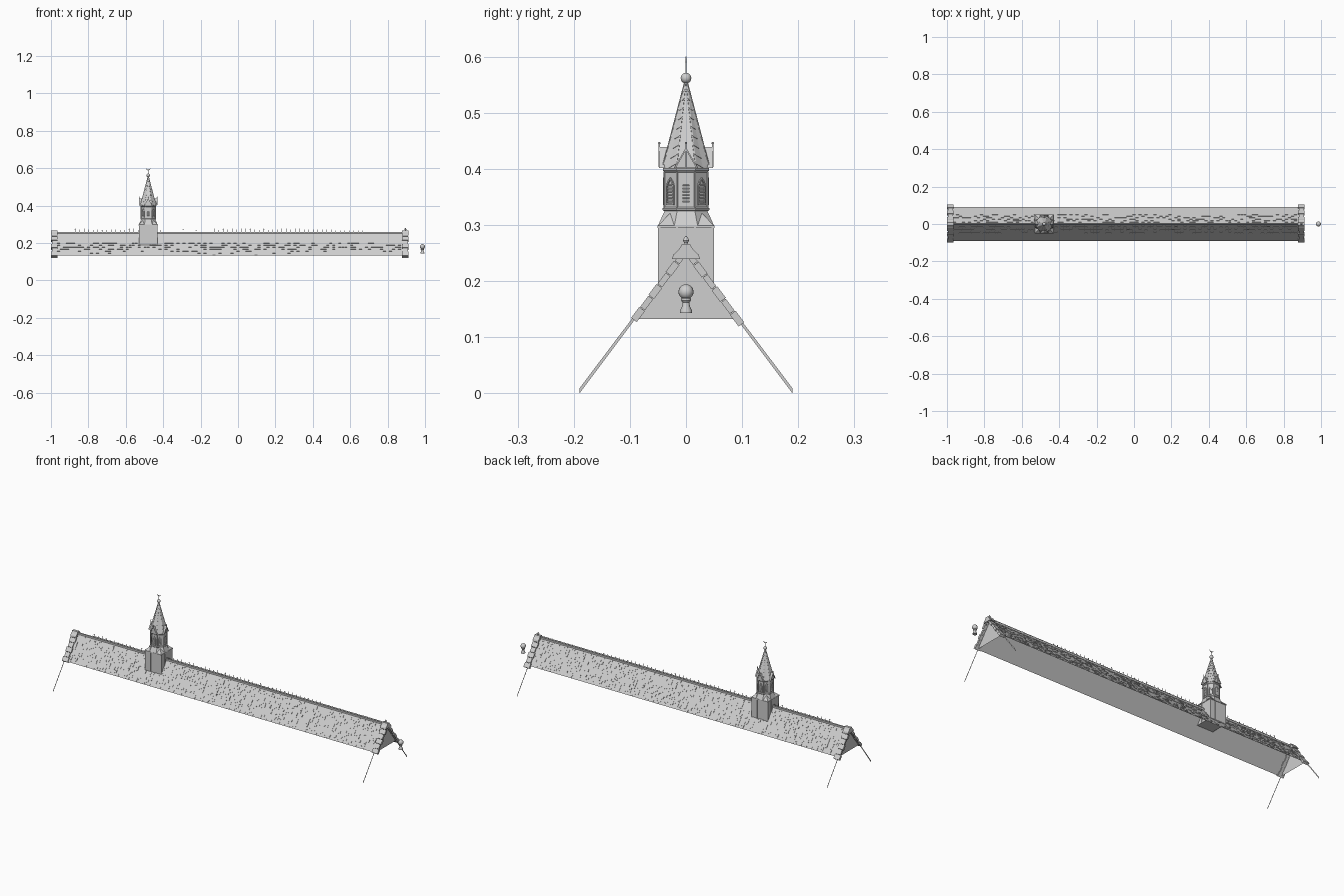
import bpy, bmesh, math, random
from mathutils import Matrix, Vector

random.seed(4)
if "Cube" in bpy.data.objects:
    bpy.data.objects.remove(bpy.data.objects["Cube"])

stone = bpy.data.materials.new("stone_grey")
stone.use_nodes = True
GREY = (0.62, 0.62, 0.62, 1)
stone.diffuse_color = GREY
stone.node_tree.nodes["Principled BSDF"].inputs["Base Color"].default_value = GREY

APEX, EAVE, SLOPE = 0.253, 0.133, 4 / 3
LEFT, RIGHT = -0.985, 0.895
TX = -0.48
PITCH = math.atan(SLOPE)


def finish(name, bm, smooth=False):
    me = bpy.data.meshes.new(name)
    bmesh.ops.recalc_face_normals(bm, faces=bm.faces)
    bm.to_mesh(me)
    bm.free()
    me.materials.append(stone)
    ob = bpy.data.objects.new(name, me)
    bpy.context.collection.objects.link(ob)
    if smooth:
        bpy.context.view_layer.objects.active = ob
        ob.select_set(True)
        bpy.ops.object.shade_smooth_by_angle()
        ob.select_set(False)
    return ob


def face(bm, pts):
    bm.faces.new([bm.verts.new(p) for p in pts])


def box(bm, centre, size, rot=Matrix()):
    m = Matrix.Translation(centre) @ rot @ Matrix.Diagonal((*size, 1))
    bmesh.ops.create_cube(bm, size=1, matrix=m)


def prism(bm, pts, offset):
    a = [bm.verts.new(p) for p in pts]
    b = [bm.verts.new(Vector(p) + Vector(offset)) for p in pts]
    bm.faces.new(a)
    bm.faces.new(b[::-1])
    for i in range(len(a)):
        j = (i + 1) % len(a)
        bm.faces.new((a[i], a[j], b[j], b[i]))


def loft(bm, rings):
    rows = [[bm.verts.new(p) for p in r] for r in rings]
    n = len(rows[0])
    for lo, hi in zip(rows, rows[1:]):
        for i in range(n):
            j = (i + 1) % n
            bm.faces.new((lo[i], lo[j], hi[j], hi[i]))
    bm.faces.new(rows[0][::-1])
    bm.faces.new(rows[-1])


def ring(x, r, z, n=8, turn=math.pi / 8):
    return [(x + r * math.cos(turn + i * math.tau / n),
             r * math.sin(turn + i * math.tau / n), z) for i in range(n)]


def lathe(name, x, profile, n=20):
    bm = bmesh.new()
    loft(bm, [ring(x, r, z, n, 0) for r, z in profile])
    return finish(name, bm, True)


def ball(bm, centre, r):
    bmesh.ops.create_uvsphere(bm, u_segments=16, v_segments=10, radius=r,
                              matrix=Matrix.Translation(centre))


def on_slope(x, s, side, lift):
    """Point at distance s down the slope from the ridge."""
    return Vector((x, side * (s * math.cos(PITCH) + lift * math.sin(PITCH)),
                   APEX - s * math.sin(PITCH) + lift * math.cos(PITCH)))


def tilt(side):
    return Matrix.Rotation(-side * PITCH, 4, "X")


LENGTH = (APEX - EAVE) / math.sin(PITCH)

# Roof skins, open underneath, and gable walls
for side, name in ((-1, "front_roof_slope"), (1, "back_roof_slope")):
    bm = bmesh.new()
    face(bm, [on_slope(x, s, side, 0) for x, s in
              ((LEFT, 0), (RIGHT, 0), (RIGHT, LENGTH), (LEFT, LENGTH))])
    finish(name, bm)
    # Scattered raised tiles in courses
    bm = bmesh.new()
    rows, step = 11, 0.016
    for row in range(rows):
        s = (row + 0.5) * LENGTH / rows
        for k in range(int((RIGHT - LEFT) / step) - 2):
            if random.random() < 0.45:
                x = LEFT + 0.025 + k * step
                h = random.uniform(0.001, 0.0025)
                box(bm, on_slope(x, s, side, h / 2),
                    (step * 0.98, LENGTH / rows * 0.92, h), tilt(side))
    finish(name + "_tiles", bm)

w = (APEX - EAVE) / SLOPE
for x, name in ((LEFT, "right_gable_wall"), (RIGHT, "left_gable_wall")):
    bm = bmesh.new()
    face(bm, [(x, -w, EAVE), (x, w, EAVE), (x, 0, APEX)])
    finish(name, bm)

# Coping stones on both gables, and thin rafter strips reaching the ground
for x, end in ((-0.982, "right"), (0.895, "left")):
    bm = bmesh.new()
    for side in (-1, 1):
        n = 6
        total = LENGTH + (0.014 if side > 0 else 0.004)
        for k in range(n):
            wide = 0.035 if k % 2 else 0.027
            box(bm, on_slope(x, (k + 0.5) * total / n, side, 0.001),
                (wide, total / n * 0.94, 0.0105 + 0.002 * (k % 2)), tilt(side))
    finish(end + "_coping", bm)
    bm = bmesh.new()
    cap = [(-0.025, 0.24), (0.025, 0.24), (0.022, 0.248), (0.013, 0.256),
           (0.007, 0.266), (-0.007, 0.266), (-0.013, 0.256), (-0.022, 0.248)]
    prism(bm, [(x - 0.017, y, z) for y, z in cap], (0.034, 0, 0))
    finish(end + "_apex_stone", bm)
    bm = bmesh.new()
    for side in (-1, 1):
        face(bm, [(x - 0.005, side * y, z) for y, z in
                  ((0, APEX), (0.19, 0), (0.19, 0.009), (0.006, APEX))])
    finish(end + "_rafter_strips", bm)

lathe("left_apex_finial", 0.895, [(0.005, 0.264), (0.003, 0.268), (0.006, 0.273),
                                  (0.003, 0.278), (0.001, 0.281)], 10)

# Ridge roll with cresting spikes
bm = bmesh.new()
box(bm, ((LEFT + RIGHT) / 2, 0, 0.2555), (RIGHT - LEFT, 0.008, 0.009))
box(bm, (0.005, 0, 0.2645), (1.77, 0.0015, 0.002))
for k in range(74):
    x = -0.87 + k * 0.024
    h = 0.008 if x > 0.5 else random.choice((0.01, 0.014, 0.019))
    box(bm, (x, 0, 0.259 + h / 2), (0.002, 0.0015, h))
    if k % 3 == 0:
        box(bm, (x, 0, 0.259 + h * 0.75), (0.008, 0.0015, 0.0015))
finish("ridge_cresting", bm)

# Tower base with battens
bm = bmesh.new()
box(bm, (TX, 0, 0.2425), (0.096, 0.096, 0.105))
for a in range(4):
    rot = Matrix.Rotation(a * math.pi / 2, 4, "Z")
    for t in (-0.047, -0.016, 0.016, 0.047):
        p = rot @ Vector((0.048, t, 0.2425))
        box(bm, p + Vector((TX, 0, 0)), (0.003, 0.003, 0.105), rot)
box(bm, (TX, 0, 0.297), (0.102, 0.102, 0.005))
finish("tower_base", bm)

# Skirt easing the square base into the octagon
bm = bmesh.new()
H = 0.05
corners = [(H, 0.4 * H), (0.98 * H, 0.98 * H), (0.98 * H, 0.98 * H), (0.4 * H, H)]
square = []
for i in range(8):
    a = math.pi / 8 + i * math.pi / 4
    c, s = math.cos(a), math.sin(a)
    m = max(abs(c), abs(s))
    square.append((TX + H * c / m, H * s / m, 0.299))
loft(bm, [square, ring(TX, 0.041, 0.326)])
for i in range(4):
    a = math.pi / 4 + i * math.pi / 2
    c, s = math.cos(a), math.sin(a)
    tip = (TX + 0.039 * c, 0.039 * s, 0.322)
    low = (TX + 0.0707 * c, 0.0707 * s, 0.299)
    l, r = square[2 * i], square[(2 * i + 1) % 8]
    for tri in ((l, low, tip), (low, r, tip)):
        face(bm, tri)
finish("tower_skirt", bm)

# Octagonal belfry between two cornices
bm = bmesh.new()
loft(bm, [ring(TX, r, z) for r, z in ((0.043, 0.325), (0.045, 0.327), (0.045, 0.33),
                                      (0.0415, 0.332), (0.0415, 0.394), (0.0445, 0.397),
                                      (0.0445, 0.401), (0.042, 0.403))])
finish("belfry", bm)

# Pointed louvred windows on each belfry face
bm = bmesh.new()
arch = [(-1, 0), (1, 0), (1, 0.68), (0.7, 0.84), (0, 1), (-0.7, 0.84), (-1, 0.68)]
for a in range(8):
    rot = Matrix.Translation((TX, 0, 0)) @ Matrix.Rotation(a * math.pi / 4, 4, "Z")
    outer = [Vector((0.0375, u * 0.0095, 0.336 + v * 0.049)) for u, v in arch]
    inner = [Vector((0.0375, u * 0.007, 0.339 + v * 0.042)) for u, v in arch]
    for i in range(len(arch)):
        j = (i + 1) % len(arch)
        prism(bm, [rot @ p for p in (outer[i], outer[j], inner[j], inner[i])],
              rot.to_3x3() @ Vector((0.0035, 0, 0)))
    for k in range(6):
        p = rot @ Vector((0.039, 0, 0.342 + k * 0.0058))
        box(bm, p, (0.004, 0.013, 0.0015),
            rot.to_3x3().to_4x4() @ Matrix.Rotation(0.6, 4, "Y"))
    edge = rot @ Matrix.Rotation(math.pi / 8, 4, "Z") @ Vector((0.0415, 0, 0.363))
    box(bm, edge, (0.003, 0.003, 0.064), Matrix.Rotation((a + 0.5) * math.pi / 4, 4, "Z"))
finish("belfry_windows", bm)

# Spire: overlapping tiers with pointed lower edges, plus corner ribs
bm = bmesh.new()
Z0, Z1, TIERS = 0.402, 0.556, 9


def spire_r(z):
    return 0.0435 * (Z1 - z) / (Z1 - Z0) + 0.0015


def zigzag(z, extra, dip):
    pts = []
    for i in range(16):
        a = math.pi / 8 + i * math.pi / 8
        zz = z + (dip if i % 2 == 0 else 0)
        r = (spire_r(zz) + extra) * (1 if i % 2 == 0 else math.cos(math.pi / 8))
        pts.append((TX + r * math.cos(a), r * math.sin(a), zz))
    return pts


dz = (Z1 - Z0) / TIERS
for k in range(TIERS):
    z = Z0 + k * dz
    dip = 0.008 * (1 - k / TIERS)
    loft(bm, [zigzag(z, 0, dip), zigzag(z, 0.0018, dip),
              zigzag(min(z + dz, Z1), 0, dip if k < TIERS - 1 else 0)])
loft(bm, [ring(TX, spire_r(Z0), Z0), ring(TX, spire_r(Z1), Z1)])
for i in range(8):
    a = math.pi / 8 + i * math.pi / 4
    d = Vector((math.cos(a), math.sin(a), 0))
    lo = Vector((TX, 0, Z0)) + d * spire_r(Z0)
    hi = Vector((TX, 0, Z1)) + d * spire_r(Z1)
    box(bm, (lo + hi) / 2, (0.0025, 0.0025, (hi - lo).length),
        (hi - lo).to_track_quat("Z", "Y").to_matrix().to_4x4())
finish("spire", bm)

# Four gablets with small finial posts at the foot of the spire
bm = bmesh.new()
for a in range(4):
    rot = Matrix.Translation((TX, 0, 0)) @ Matrix.Rotation(a * math.pi / 2, 4, "Z")
    out = rot.to_3x3()
    prism(bm, [rot @ Vector((0.02, y, z)) for y, z in ((-0.018, 0.402), (0.018, 0.402), (0, 0.434))],
          out @ Vector((0.025, 0, 0)))
    for s in (-1, 1):
        bar = [(0, 0.434), (0, 0.439), (s * 0.021, 0.402), (s * 0.018, 0.402)]
        prism(bm, [rot @ Vector((0.018, y, z)) for y, z in bar], out @ Vector((0.03, 0, 0)))
    box(bm, rot @ Vector((0.0475, 0, 0.425)), (0.0025, 0.0025, 0.042), out.to_4x4())
    ball(bm, rot @ Vector((0.0475, 0, 0.446)), 0.0022)
finish("spire_gablets", bm)

# Ball, rod and crescent vane on the spire
bm = bmesh.new()
ball(bm, (TX, 0, 0.562), 0.0095)
finish("spire_ball", bm, True)
lathe("spire_rod", TX, [(0.0012, 0.565), (0.0012, 0.594)], 8)
bm = bmesh.new()
for k in range(10):
    pts = []
    for t, j in ((k, 0), (k + 1, 0), (k + 1, 1), (k, 1)):
        a = math.radians(150 + 24 * t)
        r = 0.0115 - j * 0.004 * math.sin(math.pi * t / 10)
        pts.append((TX + r * math.cos(a), -0.0006, 0.599 + r * 0.9 * math.sin(a)))
    if 0 < k < 9:
        prism(bm, pts, (0, 0.0012, 0))
finish("crescent_vane", bm)

# Detached turned ball finial beyond the left gable
lathe("ball_finial_pedestal", 0.986, [(0.011, 0.143), (0.011, 0.147), (0.007, 0.155),
                                      (0.006, 0.162), (0.009, 0.166), (0.009, 0.169), (0.006, 0.172)])
bm = bmesh.new()
ball(bm, (0.986, 0, 0.181), 0.0135)
finish("ball_finial", bm, True)
